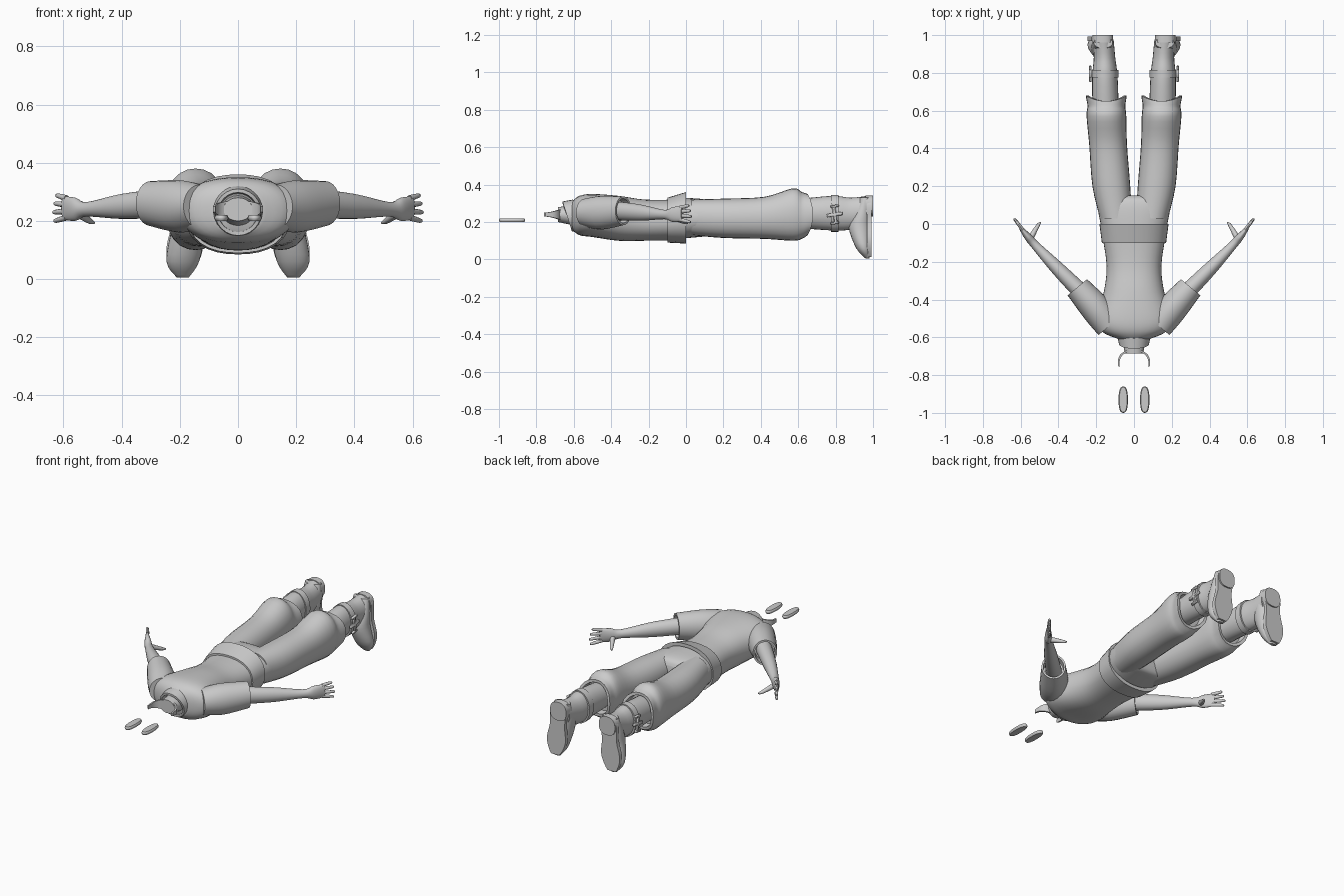
import bpy, bmesh
from math import sin, cos, pi, radians
from mathutils import Vector, Matrix

cube = bpy.data.objects.get("Cube")
if cube:
    bpy.data.objects.remove(cube, do_unlink=True)

X, Y, Z = (Vector(column) for column in Matrix.Identity(3))


def finish(name, bm, side=1):
    """Turn a bmesh into a smooth-shaded object, mirrored for side -1."""
    if side < 0:
        bmesh.ops.scale(bm, vec=(-1, 1, 1), verts=bm.verts)
    bmesh.ops.recalc_face_normals(bm, faces=bm.faces)
    mesh = bpy.data.meshes.new(name)
    bm.to_mesh(mesh)
    bm.free()
    obj = bpy.data.objects.new(name, mesh)
    bpy.context.collection.objects.link(obj)
    bpy.ops.object.select_all(action='DESELECT')
    obj.select_set(True)
    bpy.context.view_layer.objects.active = obj
    bpy.ops.object.shade_smooth_by_angle(angle=radians(45))


def spline(rows, steps):
    """Pass a smooth curve through rows of any length."""
    points = [Vector(row) for row in rows]
    last = len(points) - 1
    result = []
    for k in range(last):
        start, end = points[k], points[k + 1]
        leave = (end - points[max(k - 1, 0)]) / 2
        arrive = (points[min(k + 2, last)] - start) / 2
        for i in range(steps):
            t = i / steps
            ease = t * t * (3 - 2 * t)
            result.append(start.lerp(end, ease) + leave * t * (1 - t) ** 2
                          - arrive * t * t * (1 - t))
    return result + [points[last]]


def skin(bm, loops):
    """Bridge successive closed loops of vertices and cap both ends."""
    count = len(loops[0])
    for a, b in zip(loops, loops[1:]):
        for i in range(count):
            j = (i + 1) % count
            bm.faces.new((a[i], a[j], b[j], b[i]))
    bm.faces.new(loops[0])
    bm.faces.new(loops[-1])


def loft(name, rows, axis=Y, up=Z, side=1, sides=24, power=2, steps=4,
         cuff=False, lean=0, bow=0):
    """Skin oval rings given as (x, y, z, half width, half height)."""
    axis = axis.normalized()
    across = axis.cross(up).normalized()
    over = across.cross(axis)
    rings = [(row[:3], row[3], row[4]) for row in spline(rows, steps)]
    rings = [(Vector(centre), wide, high) for centre, wide, high in rings]
    bows = [bow * (k / (len(rings) - 1)) ** 8 for k in range(len(rings))]
    if cuff:
        centre, wide, high = rings[-1]
        rings.append((centre, wide * .85, high * .85))
        rings.append((centre - axis * .04, wide * .8, high * .8))
        bows += [bow, bow]
    bm = bmesh.new()
    loops = []
    for (centre, wide, high), bulge in zip(rings, bows):
        loop = []
        for i in range(sides):
            c, s = cos(2 * pi * i / sides), sin(2 * pi * i / sides)
            r = (abs(c) ** power + abs(s) ** power) ** (-1 / power)
            point = centre + across * c * r * wide + over * s * r * high
            loop.append(bm.verts.new(point + axis * (lean * s + bulge * c * c)))
        loops.append(loop)
    skin(bm, loops)
    finish(name, bm, side)


def along_y(name, rows, **options):
    """Loft from rows of (y, x, bottom, top, half width)."""
    loft(name, [(x, y, (low + high) / 2, wide, (high - low) / 2)
                for y, x, low, high, wide in rows], **options)


def block(name, centre, size, side):
    """Small softened box."""
    bm = bmesh.new()
    bmesh.ops.create_cube(bm, size=1)
    placing = Matrix.LocRotScale(centre, Matrix.Rotation(.15, 3, 'X'), size)
    bmesh.ops.transform(bm, matrix=placing, verts=bm.verts)
    bmesh.ops.bevel(bm, geom=bm.edges[:], offset=.003, segments=1, affect='EDGES')
    finish(name, bm, side)


# Shirt body, from the shoulders to the waist
along_y("shirt_body", [
    (-.61, 0, .16, .31, .08),
    (-.57, 0, .13, .34, .17),
    (-.5, 0, .12, .35, .2),
    (-.36, 0, .1, .34, .16),
    (-.22, 0, .1, .32, .145),
    (-.05, 0, .1, .32, .17)], power=2.3, sides=32)

# Waistband with a flared hem
along_y("waistband", [
    (-.1, 0, .09, .33, .17),
    (0, 0, .085, .36, .183)], power=2.3, sides=32, cuff=True)

# Collar and neck stump
along_y("collar", [
    (-.58, 0, .14, .32, .09),
    (-.635, 0, .15, .31, .08)], axis=-Y, cuff=True, lean=.025)
along_y("neck", [
    (-.59, 0, .18, .29, .06),
    (-.685, 0, .2, .28, .05)])

# Curved band around the neck with two open ends
bm = bmesh.new()
strips = []
for k in range(17):
    arch = sin(pi * k / 16)
    outer = .086 * cos(pi * k / 16) * X + (.085 * max(arch, 0) ** .6 - .75) * Y + .24 * Z
    inner = outer - X * outer.x * .1 - Y * .008
    rise = Z * (.01 + .02 * arch)
    strips.append([bm.verts.new(corner) for corner in (
        outer - rise, outer + rise, inner + rise, inner - rise)])
skin(bm, strips)
finish("neck_band", bm)

# Trouser seat
along_y("trouser_seat", [
    (-.05, 0, .11, .33, .165),
    (.07, 0, .12, .325, .19),
    (.13, 0, .13, .31, .19),
    (.15, 0, .17, .28, .12)], power=2.4, sides=32)

for side, label in ((1, "left_"), (-1, "right_")):
    # Loose floating plate ahead of the neck
    loft(label + "plate", [
        (.057, -.93, .2, .02, .066),
        (.057, -.93, .21, .025, .07),
        (.057, -.93, .22, .02, .066)], axis=Z, up=Y, side=side, power=2.5)

    # Sleeve with an open cuff
    reach = Vector((.64, .77, 0))
    loft(label + "sleeve", [
        (.13, -.54, .25, .075, .075),
        (.2, -.45, .25, .08, .09),
        (.3, -.335, .26, .067, .077)], axis=reach, side=side, cuff=True)

    # Bare arm running into the palm
    loft(label + "arm", [
        (.27, -.37, .26, .045, .05),
        (.4, -.24, .25, .037, .043),
        (.52, -.115, .24, .023, .025),
        (.56, -.07, .24, .02, .04),
        (.6, -.02, .245, .01, .04)], axis=reach, side=side)

    # Four fingers fanned out from the palm, and a thumb
    lengths = {"little": .05, "ring": .06, "middle": .066, "index": .06}
    for k, (finger, length) in enumerate(lengths.items()):
        spread = 1.5 - k
        knuckle = Vector((.59, -.03, .245 + .022 * spread))
        aim = Vector((.6, .8, .12 * spread))
        loft(label + finger + "_finger", [
            (*knuckle, .01, .011),
            (*(knuckle + aim * length), .008, .008),
            (*(knuckle + aim * (length + .008)), .003, .003)],
            axis=aim, side=side, sides=8, steps=2)
    loft(label + "thumb", [
        (.55, -.08, .23, .016, .018),
        (.51, -.01, .2, .01, .01),
        (.495, .01, .194, .004, .004)],
        axis=2 * Y - X - Z / 2, side=side, sides=10, steps=3)

    # Trouser leg, bloused above the boot
    along_y(label + "trouser_leg", [
        (.03, .095, .13, .32, .085),
        (.2, .12, .115, .325, .1),
        (.42, .137, .11, .335, .1),
        (.57, .146, .1, .38, .105),
        (.62, .146, .11, .36, .1),
        (.65, .147, .13, .35, .108)],
        side=side, power=2.2, cuff=True, bow=.03)

    # Boot shaft and ankle strap
    along_y(label + "boot_shaft", [
        (.58, .15, .17, .32, .07),
        (.78, .154, .155, .34, .067),
        (.88, .156, .16, .33, .057),
        (.97, .163, .19, .34, .056)], side=side)
    along_y(label + "boot_strap", [
        (.775, .155, .147, .345, .074),
        (.815, .155, .147, .345, .074)], side=side, steps=1)

    # Boot foot, running down to the toe
    loft(label + "boot_foot", [
        (.163, .96, .33, .05, .03),
        (.165, .94, .24, .06, .05),
        (.17, .93, .17, .06, .06),
        (.19, .95, .06, .056, .04),
        (.19, .97, .005, .02, .01)], axis=-Z, up=Y, side=side)

    # Shaped sole, wide at the ball and heel, with a raised heel block
    bm = bmesh.new()
    edges = {1: [], -1: []}
    for k in range(1, 24):
        t = k / 24
        half = (.056 + .007 * cos(2 * pi * (t - .3) / .6)) * (1 - abs(2 * t - 1) ** 4) ** .5
        for edge, points in edges.items():
            points.append(bm.verts.new((.192 - .028 * t + edge * half, .968, .345 * t)))
    face = bm.faces.new(edges[1] + edges[-1][::-1])
    extruded = bmesh.ops.extrude_face_region(bm, geom=[face])["geom"]
    moved = [item for item in extruded if isinstance(item, bmesh.types.BMVert)]
    bmesh.ops.translate(bm, vec=Y * .024, verts=moved)
    finish(label + "boot_sole", bm, side)
    along_y(label + "boot_heel", [
        (.96, .165, .23, .342, .056),
        (1, .165, .23, .342, .054)], side=side, power=2.6, steps=1)

    # Cross-shaped buckle on the outside of the boot
    buckle = Vector((.231, .795, .24))
    block(label + "buckle_crossbar", buckle, Vector((.014, .085, .018)), side)
    block(label + "buckle_upright", buckle, Vector((.014, .018, .1)), side)
    for end, offset in (("upper", Z), ("lower", -Z)):
        block(label + end + "_buckle_tip", buckle + offset * .045,
              Vector((.016, .045, .014)), side)
